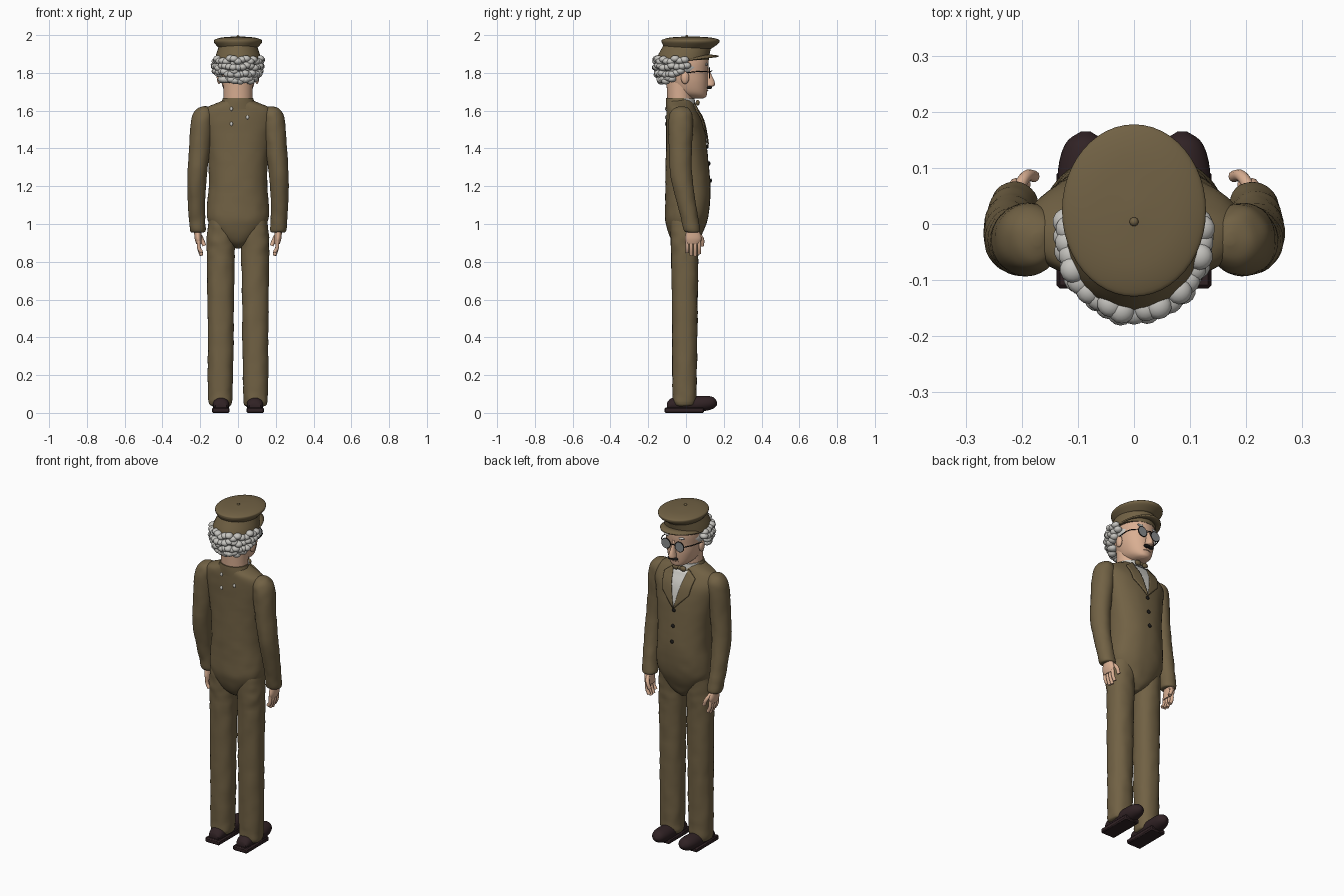
import bpy, bmesh, math, random
from mathutils import Vector, noise, Matrix

random.seed(4)
if "Cube" in bpy.data.objects:
    bpy.data.objects.remove(bpy.data.objects["Cube"])


def material(name, *rgb):
    m = bpy.data.materials.new(name)
    m.use_nodes = True
    m.diffuse_color = (*rgb, 1)
    b = m.node_tree.nodes["Principled BSDF"]
    b.inputs["Base Color"].default_value = (*rgb, 1)
    b.inputs["Roughness"].default_value = 0.8
    return m


CLOTH = material("olive cloth", 0.165, 0.12, 0.058)
SKIN = material("skin", 0.70, 0.43, 0.29)
HAIR = material("grey hair", 0.56, 0.55, 0.52)
SHOE = material("dark leather", 0.030, 0.016, 0.018)
SHIRT = material("white shirt", 0.62, 0.61, 0.57)
LENS = material("grey lens", 0.25, 0.26, 0.27)
BLACK = material("black", 0.012, 0.011, 0.01)


def finish(bm, name, mat, angle=50):
    bmesh.ops.recalc_face_normals(bm, faces=bm.faces)
    me = bpy.data.meshes.new(name)
    bm.to_mesh(me)
    bm.free()
    me.materials.append(mat)
    me.shade_smooth()
    me.set_sharp_from_angle(angle=math.radians(angle))
    ob = bpy.data.objects.new(name, me)
    bpy.context.collection.objects.link(ob)
    return ob


def sample(rows, t):
    """Smooth interpolation through the rows, t counted in rows."""
    i = min(int(t), len(rows) - 2)
    f = t - i
    out = []
    for b, c, a, d in zip(rows[i], rows[i + 1], rows[max(i - 1, 0)], rows[min(i + 2, len(rows) - 1)]):
        out.append(b + f * (c - a) / 2 + f * f * (a - 2.5 * b + 2 * c - d / 2)
                   + f ** 3 * (1.5 * (b - c) + (d - a) / 2))
    return out


def loft(name, rows, mat, axis="z", power=2, sides=32, steps=5, lump=0.0):
    """Stack of ellipses: (position, centre 1, centre 2, radius 1, radius 2)."""
    bm = bmesh.new()
    rings = []
    for k in range((len(rows) - 1) * steps + 1):
        h, c1, c2, r1, r2 = sample(rows, k / steps)
        ring = []
        for j in range(sides):
            a = math.tau * j / sides
            c, s = math.cos(a), math.sin(a)
            u = c1 + r1 * math.copysign(abs(c) ** (2 / power), c)
            v = c2 + r2 * math.copysign(abs(s) ** (2 / power), s)
            p = Vector((u, v, h) if axis == "z" else (u, h, v))
            if lump:
                p += noise.noise_vector(p * 22) * lump
            ring.append(bm.verts.new(p))
        rings.append(ring)
    for a, b in zip(rings, rings[1:]):
        for j in range(sides):
            n = (j + 1) % sides
            bm.faces.new((a[j], a[n], b[n], b[j]))
    bm.faces.new(rings[0])
    bm.faces.new(rings[-1])
    return finish(bm, name, mat)


def blobs(name, items, mat):
    """Ellipsoids (centre, radii) joined in one object."""
    bm = bmesh.new()
    for c, r in items:
        bmesh.ops.create_uvsphere(bm, u_segments=14, v_segments=8, radius=1,
                                  matrix=Matrix.Translation(c) @ Matrix.Diagonal((*r, 1)))
    return finish(bm, name, mat)


def tube(name, points, radius, mat, cyclic=False):
    cu = bpy.data.curves.new(name, "CURVE")
    cu.dimensions = "3D"
    cu.bevel_depth = radius
    cu.bevel_resolution = 3
    cu.use_fill_caps = True
    cu.resolution_u = 5
    sp = cu.splines.new("BEZIER")
    sp.bezier_points.add(len(points) - 1)
    for bp, p in zip(sp.bezier_points, points):
        bp.co = p
        bp.handle_left_type = bp.handle_right_type = "AUTO"
    sp.use_cyclic_u = cyclic
    cu.materials.append(mat)
    ob = bpy.data.objects.new(name, cu)
    bpy.context.collection.objects.link(ob)


# Jacket body
BODY = [(0.872, 0, 0.005, 0.012, 0.03), (0.90, 0, 0.0, 0.065, 0.065), (0.95, 0, -0.002, 0.118, 0.09),
        (1.02, 0, 0.002, 0.16, 0.112), (1.10, 0, 0.008, 0.164, 0.118), (1.20, 0, 0.01, 0.155, 0.12),
        (1.32, 0, 0.006, 0.158, 0.114), (1.45, 0, 0.0, 0.175, 0.106), (1.55, 0, -0.01, 0.195, 0.095),
        (1.61, 0, -0.025, 0.175, 0.078), (1.645, 0, -0.03, 0.10, 0.07), (1.66, 0, -0.03, 0.075, 0.06)]
POWER = 2.2
loft("jacket_body", BODY, CLOTH, power=POWER, sides=48, lump=0.002)


def front_y(x, z):
    lo, hi = 0, len(BODY) - 1
    for _ in range(30):
        mid = (lo + hi) / 2
        lo, hi = (mid, hi) if sample(BODY, mid)[0] < z else (lo, mid)
    _, _, cy, rx, ry = sample(BODY, lo)
    return cy + ry * max(0, 1 - abs(x / rx) ** POWER) ** (1 / POWER)


def patch(name, corners, lift, mat, n=10):
    """Thin cloth panel lying on the chest, from four (x, z) corners."""
    a, b, c, d = (Vector(p) for p in corners)
    bm = bmesh.new()
    grid = []
    for i in range(n + 1):
        u = i / n
        row = [a.lerp(b, u).lerp(d.lerp(c, u), j / n) for j in range(n + 1)]
        grid.append([bm.verts.new((p.x, front_y(p.x, p.y) + lift, p.y)) for p in row])
    for i in range(n):
        for j in range(n):
            bm.faces.new((grid[i][j], grid[i + 1][j], grid[i + 1][j + 1], grid[i][j + 1]))
    ob = finish(bm, name, mat)
    mod = ob.modifiers.new("thickness", "SOLIDIFY")
    mod.thickness = 0.008
    mod.offset = 0


# Shirt front, lapels, buttons, bow tie
patch("shirt_front", [(-0.06, 1.63), (0.06, 1.63), (0.004, 1.43), (-0.004, 1.43)], 0.003, SHIRT)
for s, side in ((1, "left"), (-1, "right")):
    patch(side + "_lapel", [(s * 0.05, 1.64), (s * 0.10, 1.60), (s * 0.085, 1.51), (0, 1.42)], 0.008, CLOTH)
blobs("jacket_buttons", [((0, front_y(0, z) + 0.003, z), (0.011, 0.006, 0.011))
                         for z in (1.41, 1.32, 1.23)], BLACK)
loft("shirt_collar", [(1.63, 0, -0.025, 0.08, 0.075), (1.665, 0, -0.025, 0.076, 0.07)], SHIRT)
loft("jacket_collar", [(1.61, 0, -0.037, 0.105, 0.07), (1.645, 0, -0.038, 0.088, 0.069),
                       (1.668, 0, -0.038, 0.08, 0.067)], CLOTH)
blobs("bow_tie", [((x, 0.062, 1.642), (r, 0.011, h))
                  for x, r, h in ((-0.024, 0.02, 0.015), (0.024, 0.02, 0.015), (0, 0.009, 0.009))], CLOTH)
# Shirt flecks on the upper back
blobs("back_flecks", [((x, -0.105, z), (0.008, 0.006, 0.011))
                      for x, z in ((-0.035, 1.61), (0.05, 1.565), (-0.035, 1.53))], SHIRT)

# Sleeves, hands, trousers and shoes
for s, side in ((1, "left"), (-1, "right")):
    loft(side + "_sleeve", [(0.955, s * 0.213, 0.033, 0.03, 0.03), (0.965, s * 0.213, 0.032, 0.042, 0.044),
                            (1.02, s * 0.216, 0.022, 0.043, 0.046), (1.12, s * 0.22, 0.0, 0.046, 0.05),
                            (1.26, s * 0.216, -0.025, 0.052, 0.058), (1.40, s * 0.203, -0.03, 0.056, 0.061),
                            (1.52, s * 0.192, -0.028, 0.06, 0.065), (1.58, s * 0.186, -0.026, 0.054, 0.06),
                            (1.612, s * 0.178, -0.026, 0.036, 0.04), (1.622, s * 0.172, -0.026, 0.008, 0.01)],
         CLOTH, lump=0.003)
    loft(side + "_hand", [(0.895, s * 0.207, 0.036, 0.014, 0.036), (0.92, s * 0.211, 0.038, 0.018, 0.044),
                          (0.95, s * 0.213, 0.037, 0.019, 0.038), (0.98, s * 0.214, 0.033, 0.02, 0.026)],
         SKIN, sides=20)
    for i, end in enumerate((0.85, 0.835, 0.832, 0.843)):
        y = 0.005 + i * 0.021
        tube(f"{side}_finger_{i + 1}", [(s * 0.208, y, 0.91), (s * 0.206, y + 0.002, 0.872),
                                       (s * 0.193, y + 0.002, end)], 0.0098, SKIN)
    tube(side + "_thumb", [(s * 0.208, 0.06, 0.95), (s * 0.192, 0.085, 0.92), (s * 0.178, 0.085, 0.885)],
         0.0105, SKIN)
    loft(side + "_trouser_leg", [(0.035, s * 0.093, -0.008, 0.045, 0.045), (0.05, s * 0.093, -0.008, 0.061, 0.06),
                                 (0.12, s * 0.093, -0.008, 0.066, 0.064), (0.45, s * 0.092, -0.007, 0.069, 0.067),
                                 (0.80, s * 0.091, -0.006, 0.073, 0.071), (0.93, s * 0.09, -0.006, 0.074, 0.076),
                                 (1.02, s * 0.085, -0.003, 0.07, 0.08)], CLOTH, power=2.2, steps=9, lump=0.004)
    loft(side + "_shoe", [(-0.10, s * 0.09, 0.035, 0.03, 0.02), (-0.07, s * 0.09, 0.045, 0.042, 0.035),
                          (0.03, s * 0.09, 0.046, 0.046, 0.042), (0.10, s * 0.089, 0.05, 0.046, 0.04),
                          (0.145, s * 0.087, 0.053, 0.034, 0.03), (0.165, s * 0.086, 0.05, 0.008, 0.008)],
         SHOE, axis="y")
    bm = bmesh.new()
    bmesh.ops.create_cube(bm, size=1, matrix=Matrix.Translation((s * 0.091, -0.01, 0.014))
                          @ Matrix.Diagonal((0.094, 0.21, 0.028, 1)))
    sole = finish(bm, side + "_sole", SHOE)
    sole.modifiers.new("soft_edges", "BEVEL").width = 0.006

# Head
loft("neck", [(1.58, 0, -0.03, 0.076, 0.066), (1.68, 0, -0.032, 0.076, 0.068),
              (1.78, 0, -0.03, 0.08, 0.075)], SKIN)
loft("head", [(1.665, 0, 0.06, 0.018, 0.03), (1.675, 0, 0.045, 0.045, 0.062), (1.70, 0, 0.022, 0.07, 0.09),
              (1.75, 0, 0.008, 0.088, 0.108), (1.80, 0, 0.0, 0.096, 0.116), (1.86, 0, 0.0, 0.10, 0.12),
              (1.92, 0, 0.0, 0.09, 0.11)], SKIN, power=2.2)
loft("nose", [(1.725, 0, 0.118, 0.008, 0.014), (1.733, 0, 0.125, 0.02, 0.026), (1.755, 0, 0.121, 0.017, 0.03),
              (1.79, 0, 0.113, 0.011, 0.022), (1.825, 0, 0.108, 0.009, 0.012)], SKIN, sides=16)
blobs("ears", [((s * 0.1, -0.005, 1.775), (0.013, 0.022, 0.034)) for s in (1, -1)], SKIN)
blobs("moustache", [((s * 0.014, 0.124, 1.722), (0.019, 0.014, 0.008)) for s in (1, -1)], BLACK)
blobs("eyebrows", [((s * 0.042, 0.108, 1.845), (0.024, 0.008, 0.007)) for s in (1, -1)], HAIR)
tube("mouth", [(-0.025, 0.107, 1.704), (0, 0.115, 1.706), (0.025, 0.107, 1.704)], 0.003, SKIN)

# Spectacles
for s, side in ((1, "left"), (-1, "right")):
    centre = Vector((s * 0.044, 0.124, 1.80))
    bm = bmesh.new()
    bmesh.ops.create_cone(bm, cap_ends=True, segments=24, radius1=0.028, radius2=0.028, depth=0.004,
                          matrix=Matrix.Translation(centre) @ Matrix.Rotation(math.pi / 2, 4, "X"))
    finish(bm, side + "_lens", LENS)
    rim = [centre + Vector((0.028 * math.cos(a * math.pi / 4), 0, 0.028 * math.sin(a * math.pi / 4)))
           for a in range(8)]
    tube(side + "_rim", rim, 0.0025, BLACK, True)
    tube(side + "_temple_wire", [(s * 0.072, 0.124, 1.805), (s * 0.10, 0.08, 1.808), (s * 0.106, 0, 1.80)],
         0.0025, BLACK)
tube("spectacle_bridge", [(-0.016, 0.125, 1.805), (0, 0.138, 1.811), (0.016, 0.125, 1.805)], 0.0025, BLACK)

# Wavy hair round the sides and back
locks = [((0, -0.025, 1.83), (0.115, 0.125, 0.065))]
for z, reach, start in ((1.868, 1.0, 5), (1.835, 1.02, 10), (1.80, 0.97, -5), (1.765, 0.85, -30)):
    count = 19
    for i in range(count):
        a = math.radians(180 - start + (180 + 2 * start) * i / (count - 1))
        r = reach + random.uniform(-0.03, 0.03)
        locks.append(((0.118 * r * math.cos(a), -0.02 + 0.133 * r * math.sin(a), z + random.uniform(-0.01, 0.01)),
                      (0.024, 0.024, 0.018)))
blobs("wavy_hair", locks, HAIR)

# Peaked cap
loft("cap_band", [(1.868, 0, -0.018, 0.122, 0.139), (1.90, 0, -0.01, 0.115, 0.135),
                  (1.945, 0, 0.008, 0.10, 0.128)], CLOTH, sides=40)
loft("cap_crown", [(1.93, 0, 0.012, 0.10, 0.125), (1.953, 0, 0.022, 0.121, 0.147), (1.966, 0, 0.024, 0.128, 0.153),
                   (1.977, 0, 0.024, 0.122, 0.147), (1.988, 0, 0.024, 0.08, 0.10), (1.993, 0, 0.024, 0.01, 0.012)],
     CLOTH, sides=48)
blobs("cap_button", [((0, 0.004, 1.993), (0.008, 0.008, 0.007))], CLOTH)
bm = bmesh.new()
rows = []
for i in range(25):
    a = math.pi * i / 24
    c, s = math.cos(a), math.sin(a)
    rows.append([bm.verts.new((c * (0.105 + 0.014 * k), 0.01 + s * (0.10 + 0.062 * k),
                               1.878 + 0.022 * s - 0.008 * k)) for k in (0, 0.5, 1)])
for p, q in zip(rows, rows[1:]):
    for k in (0, 1):
        bm.faces.new((p[k], p[k + 1], q[k + 1], q[k]))
finish(bm, "cap_peak", CLOTH).modifiers.new("thickness", "SOLIDIFY").thickness = 0.008
